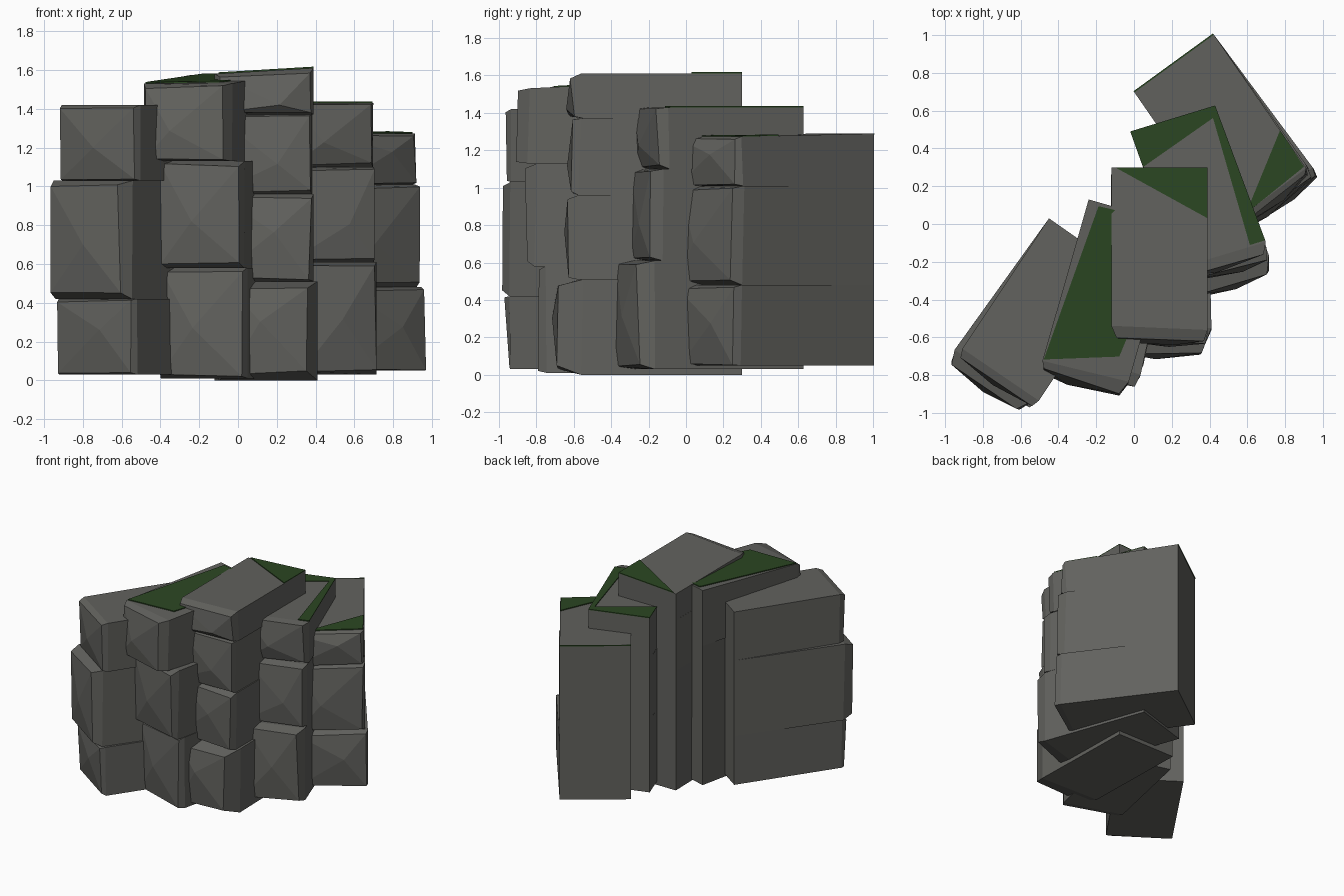
import bpy, bmesh, math, random
from mathutils import Vector

random.seed(4)
default = bpy.data.objects.get("Cube")
if default:
    bpy.data.objects.remove(default)


def material(name, rgb):
    m = bpy.data.materials.new(name)
    m.use_nodes = True
    m.diffuse_color = (*rgb, 1)
    node = m.node_tree.nodes["Principled BSDF"]
    node.inputs["Base Color"].default_value = (*rgb, 1)
    node.inputs["Roughness"].default_value = 0.9
    return m


stone = material("grey stone", (0.122, 0.122, 0.112))
moss = material("dark green moss", (0.024, 0.062, 0.016))


def finish(bm, name, mat, origin, angle):
    bmesh.ops.recalc_face_normals(bm, faces=bm.faces)
    mesh = bpy.data.meshes.new(name)
    bm.to_mesh(mesh)
    bm.free()
    mesh.materials.append(mat)
    ob = bpy.data.objects.new(name, mesh)
    ob.location = (*origin, 0)
    ob.rotation_euler.z = math.radians(angle)
    bpy.context.collection.objects.link(ob)


def top_height(x, y, z, tilt):
    return z + tilt[0] * x - tilt[1] * y


def jitter(a):
    return random.uniform(-a, a)


def block(name, col, z0, z1, shift, forward, bulge, tilt):
    """Flat-sided stone with a chamfered, faceted, bulging front."""
    origin, angle, width, length = col
    front = -(length + forward)
    bm = bmesh.new()
    bmesh.ops.create_cube(bm, size=1)
    for v in bm.verts:
        x = (v.co.x + 0.5) * width + (shift if v.co.y < 0 else 0)
        y = front + bulge + jitter(0.012) if v.co.y < 0 else 0
        z = top_height(x, y, z1, tilt) if v.co.z > 0 else z0
        v.co = (x, y, z)
    face = min(bm.faces, key=lambda f: f.calc_center_median().y)
    # chamfer ring, then a raised off-centre point
    cap = bmesh.ops.extrude_discrete_faces(bm, faces=[face])["faces"][0]
    mid = cap.calc_center_median()
    for v in cap.verts:
        v.co.x += math.copysign(bulge * 0.4, mid.x - v.co.x) + jitter(0.012)
        v.co.z += math.copysign(bulge * 0.3, mid.z - v.co.z) + jitter(0.01)
        v.co.y = front + jitter(0.015)
    tip = bmesh.ops.poke(bm, faces=[cap])["verts"][0]
    tip.co += Vector((jitter(0.08), -0.03, jitter(0.06)))
    finish(bm, name, stone, origin, angle)


def moss_patch(name, col, outline, z, tilt=(0, 0)):
    """Thin plate of moss on top of a column."""
    bm = bmesh.new()
    face = bm.faces.new([bm.verts.new((u, -v, top_height(u, -v, z, tilt))) for u, v in outline])
    ext = bmesh.ops.extrude_face_region(bm, geom=[face])
    for v in ext["geom"]:
        if isinstance(v, bmesh.types.BMVert):
            v.co.z += 0.007
    finish(bm, name, moss, col[0], col[1])


# columns fan around a bend: back corner, turn, width, length
outer_right = ((-0.45, 0.03), -35, 0.49, 0.88)
inner_right = ((-0.24, 0.13), -16, 0.47, 0.94)
middle = ((-0.12, 0.30), 0, 0.51, 0.91)
inner_left = ((-0.02, 0.49), 17, 0.47, 0.83)
outer_left = ((0.0, 0.70), 36, 0.52, 0.91)

# each course: bottom, top, sideways shift, forward offset, bulge depth
right_tilt, middle_tilt, left_tilt = (0, -0.05), (0.06, 0), (0, -0.02)
walls = {
    "outer_right": (outer_right, (0, 0), [
        (0.03, 0.42, 0.01, -0.01, 0.04), (0.42, 1.03, -0.01, 0.05, 0.08),
        (1.03, 1.42, 0.02, -0.02, 0.03)]),
    "inner_right": (inner_right, right_tilt, [
        (0.01, 0.58, 0.05, -0.13, 0.05), (0.58, 1.13, 0.05, -0.06, 0.06),
        (1.13, 1.575, 0, 0.0, 0.06)]),
    "middle": (middle, middle_tilt, [
        (0.0, 0.51, 0.02, 0.07, 0.13), (0.51, 0.96, 0, 0.01, 0.05),
        (0.96, 1.37, -0.01, 0.0, 0.04), (1.37, 1.58, 0, 0.0, 0.06)]),
    "inner_left": (inner_left, (0, 0), [
        (0.03, 0.61, 0.04, 0.10, 0.08), (0.61, 1.10, 0.04, 0.02, 0.06),
        (1.10, 1.43, 0.045, -0.01, 0.05)]),
    "outer_left": (outer_left, left_tilt, [
        (0.05, 0.48, 0.01, 0.02, 0.04), (0.48, 1.01, -0.01, 0.01, 0.06),
        (1.01, 1.29, -0.02, -0.01, 0.04)]),
}
for label, (col, tilt, courses) in walls.items():
    for i, course in enumerate(courses):
        top = i == len(courses) - 1
        block(f"{label}_stone_{i + 1}", col, *course, tilt if top else (0, 0))

# moss on the column tops
moss_patch("inner_right_moss", inner_right,
           [(0.06, 0.02), (0.47, 0), (0.385, 0.755), (0.005, 0.88)], 1.575, right_tilt)
moss_patch("middle_moss", middle, [(0.02, 0), (0.51, 0), (0.51, 0.27)], 1.58, middle_tilt)
moss_patch("inner_left_moss", inner_left,
           [(0, 0), (0.47, 0), (0.515, 0.76), (0.43, 0.76), (0.44, 0.06), (0.01, 0.2)], 1.43)
moss_patch("outer_left_moss", outer_left, [(0.505, 0.62), (0.495, 0.85), (0.1, 0.87)],
           1.29, left_tilt)
moss_patch("outer_left_rim_moss", outer_left,
           [(0, -0.004), (0.52, -0.004), (0.52, 0.004), (0, 0.004)], 1.284)
